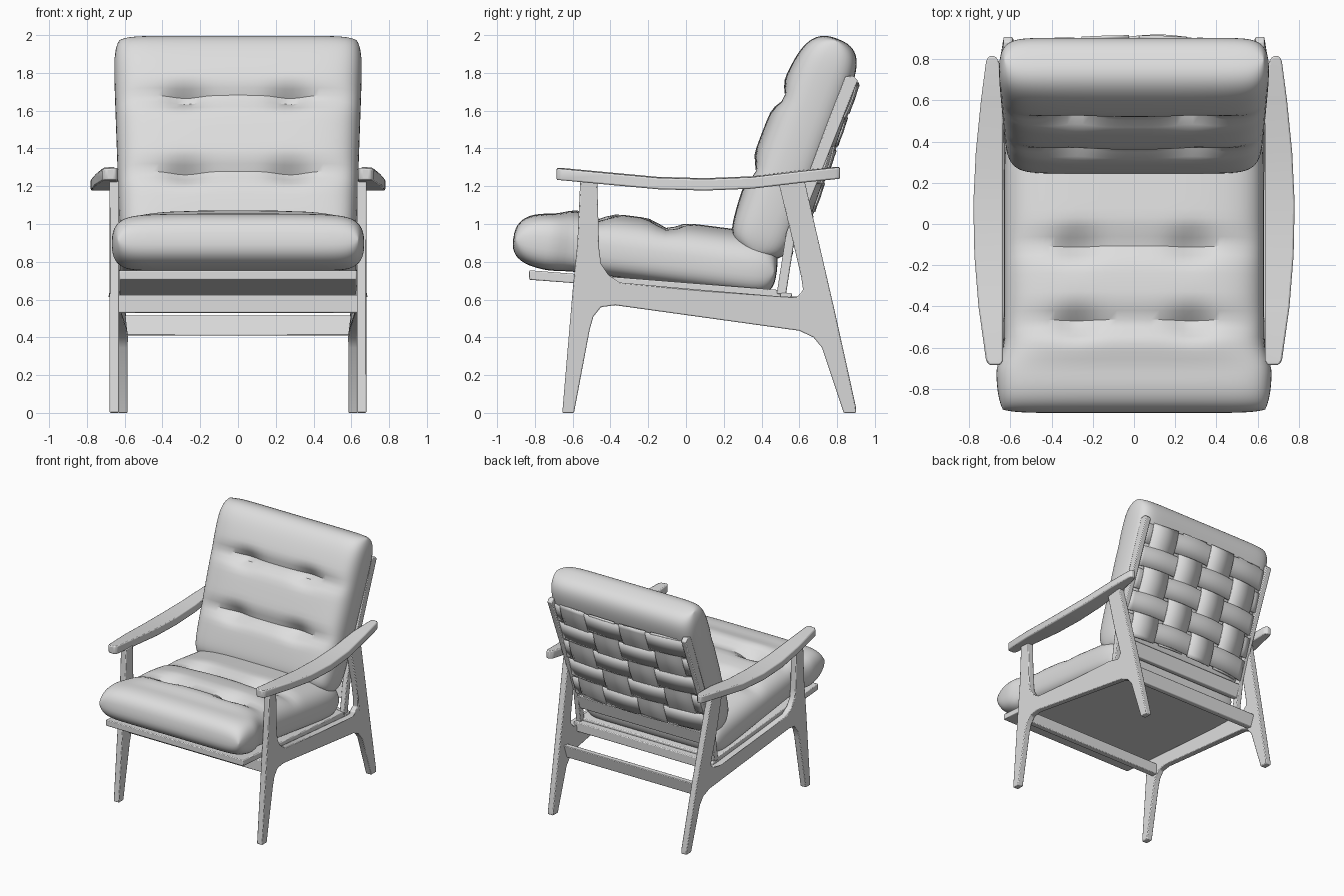
import bpy, bmesh, math
from mathutils import Vector

cube = bpy.data.objects.get("Cube")
if cube:
    bpy.data.objects.remove(cube, do_unlink=True)
made = []


def material(name, value):
    m = bpy.data.materials.new(name)
    m.use_nodes = True
    col = (value, value, value, 1)
    m.diffuse_color = col
    m.node_tree.nodes["Principled BSDF"].inputs["Base Color"].default_value = col
    return m


GREY = material("pale grey", 0.73)


def finish(bm, name, bevel=0):
    bmesh.ops.remove_doubles(bm, verts=bm.verts, dist=0.0002)
    bmesh.ops.recalc_face_normals(bm, faces=bm.faces)
    me = bpy.data.meshes.new(name)
    bm.to_mesh(me)
    bm.free()
    me.materials.append(GREY)
    ob = bpy.data.objects.new(name, me)
    bpy.context.collection.objects.link(ob)
    if bevel:
        mod = ob.modifiers.new("soft edge", "BEVEL")
        mod.width, mod.segments, mod.limit_method = bevel, 2, "ANGLE"
    made.append(ob)
    return ob


def prism(name, profile, x0, x1, bevel=0.006, lean=0):
    """Extrude a (y, z) outline along x; lean shifts the lower rear leg sideways."""
    bm = bmesh.new()
    face = bm.faces.new([bm.verts.new((x0, y, z)) for y, z in profile])
    out = bmesh.ops.extrude_face_region(bm, geom=[face])
    for v in out["geom"]:
        if isinstance(v, bmesh.types.BMVert):
            v.co.x = x1
    for v in bm.verts:
        if v.co.y > 0.55 and v.co.z < 0.8:
            v.co.x += lean * min(1, (0.8 - v.co.z) / 0.4)
    return finish(bm, name, bevel)


def skin(bm, rows):
    """Join rows of points with quads."""
    grid = [[bm.verts.new(p) for p in row] for row in rows]
    for a, b in zip(grid, grid[1:]):
        for i in range(len(a) - 1):
            bm.faces.new((a[i], a[i + 1], b[i + 1], b[i]))


def cushion(name, start, end, half, width, crown, powers, grooves, n=48):
    """Pillow between two (y, z) ends; half, width and crown are functions of v in -1..1."""
    start, end = Vector((0, *start)), Vector((0, *end))
    axis = (end - start).normalized()
    normal = Vector((0, -axis.z, axis.y))
    steps = [math.sin(math.pi / 2 * (2 * k / n - 1)) for k in range(n + 1)]
    bm = bmesh.new()
    for side in (1, -1):
        rows = []
        for v in steps:
            row = []
            for u in steps:
                power = powers[0] if v < 0 else powers[1]
                round_off = ((1 - u ** 14) * (1 - abs(v) ** power)) ** 0.4
                x = width(v) * u * (1 - 0.05 * v ** 10)
                t = half(v)
                if side > 0:
                    t += crown(v) * (1 - u ** 4)
                    for g in grooves:
                        tuft = math.exp(-((abs(x) - 0.28) / 0.1) ** 2)
                        dip = math.exp(-((v - g) / 0.09) ** 2)
                        t -= (0.04 + 0.055 * tuft) * dip * (1 - u ** 4)
                p = start.lerp(end, (v * (1 - 0.02 * u ** 10) + 1) / 2)
                p = p + normal * side * t * round_off
                row.append((x, p.y, p.z))
            rows.append(row)
        skin(bm, rows)
    return finish(bm, name)


def strap(name, rows):
    """Thin woven band."""
    bm = bmesh.new()
    skin(bm, rows)
    mod = finish(bm, name).modifiers.new("thickness", "SOLIDIFY")
    mod.thickness, mod.offset = 0.014, 0


# Cushions: the seat is wider and rounder in front of the legs
def behind_legs(v):
    k = min(max((v + 0.75) / 0.25, 0), 1)
    return k * k * (3 - 2 * k)


cushion("seat_cushion", (-0.915, 0.92), (0.48, 0.742),
        lambda v: 0.145 - 0.014 * behind_legs(v), lambda v: 0.67 - 0.04 * behind_legs(v),
        lambda v: 0.02 + 0.05 * behind_legs(v), (8, 18), (-0.4, 0.14))
cushion("back_cushion", (0.365, 0.835), (0.803, 1.98),
        lambda v: 0.162, lambda v: 0.642 + 0.02 * v,
        lambda v: 0.035 * (1 - v * v), (14, 8), (-0.33, 0.36))

# Seat platform
prism("seat_platform", [(-0.83, 0.705), (-0.83, 0.755), (0.5, 0.65), (0.5, 0.605)], -0.628, 0.628)

# Side frames: both legs and the rail as one outline
FRAME = [(-0.655, 0), (-0.6, 0.65), (-0.575, 0.9), (-0.56, 1.23), (-0.47, 1.23),
         (-0.46, 0.87), (-0.45, 0.79), (-0.41, 0.73), (-0.35, 0.69), (0.1, 0.65),
         (0.52, 0.615), (0.59, 0.615), (0.62, 0.65), (0.61, 0.72), (0.57, 0.89), (0.49, 1.22),
         (0.625, 1.24), (0.785, 0.55), (0.9, 0.03), (0.9, 0), (0.835, 0),
         (0.72, 0.345), (0.675, 0.4), (0.6, 0.435), (-0.375, 0.57), (-0.45, 0.56),
         (-0.49, 0.51), (-0.51, 0.44), (-0.593, 0)]
STILE = [(0.48, 0.63), (0.53, 0.63), (0.575, 0.92), (0.91, 1.76), (0.885, 1.785),
         (0.84, 1.78), (0.53, 0.95)]
# Arm sections: y, inner x, outer x, middle z
ARM = [(-0.685, 0.65, 0.7, 1.265), (-0.665, 0.635, 0.718, 1.265), (-0.4, 0.635, 0.755, 1.24),
       (-0.15, 0.635, 0.775, 1.217), (0.1, 0.635, 0.78, 1.21), (0.35, 0.635, 0.768, 1.22),
       (0.6, 0.635, 0.743, 1.25), (0.79, 0.655, 0.718, 1.27), (0.815, 0.675, 0.705, 1.27)]

for s, side in ((1, "left"), (-1, "right")):
    prism(side + "_side_frame", FRAME, s * 0.63, s * 0.68, lean=-s * 0.046)
    prism(side + "_back_stile", STILE, s * 0.59, s * 0.633)
    bm = bmesh.new()
    rows = []
    for y, a, b, z in ARM:
        ring = [(a, z - 0.033), (b, z - 0.033), (b, z + 0.027), (a, z + 0.033)]
        rows.append([(s * x, y, h) for x, h in ring + ring[:1]])
    skin(bm, rows)
    for row in (rows[0], rows[-1]):
        bm.faces.new([bm.verts.new(p) for p in row[:4]])
    finish(bm, side + "_armrest", 0.008)

# Cross rails
prism("front_rail", [(-0.53, 0.53), (-0.53, 0.625), (-0.48, 0.625), (-0.48, 0.53)], -0.635, 0.635)
prism("rear_lower_rail", [(0.67, 0.41), (0.695, 0.515), (0.74, 0.515), (0.715, 0.41)], -0.61, 0.61)
prism("rear_upper_rail", [(0.5, 0.56), (0.5, 0.635), (0.56, 0.635), (0.56, 0.56)], -0.635, 0.635)
prism("back_lower_rail", [(0.5, 0.75), (0.53, 0.86), (0.57, 0.86), (0.54, 0.75)], -0.6, 0.6)

# Woven back webbing, bowed backwards in the middle
COLS = [-0.42, -0.14, 0.14, 0.42]
ROWS = [0.1, 0.3, 0.5, 0.7, 0.9]


def web_point(x, k, lift):
    bow = 0.04 * (1 - (x / 0.6) ** 2) + lift
    return (x, 0.565 + 0.305 * k + bow, 0.88 + 0.87 * k)


for i, cx in enumerate(COLS):
    sign = 1 if i % 2 else -1
    strap(f"vertical_strap_{i + 1}", [
        [web_point(cx + w, k / 30, sign * 0.009 * math.cos(math.pi * (k - 3) / 6))
         for w in (-0.115, 0, 0.115)]
        for k in range(31)])
for j, ck in enumerate(ROWS):
    sign = 1 if j % 2 else -1
    strap(f"horizontal_strap_{j + 1}", [
        [web_point(-0.6 + 0.04 * m, ck + w,
                   sign * 0.009 * math.cos(math.pi * (-0.6 + 0.04 * m + 0.14) / 0.28))
         for w in (-0.087, 0, 0.087)]
        for m in range(31)])

# Smooth shading with crisp edges
bpy.ops.object.select_all(action="DESELECT")
for ob in made:
    ob.select_set(True)
bpy.context.view_layer.objects.active = made[0]
bpy.ops.object.shade_smooth_by_angle(angle=math.radians(35))
